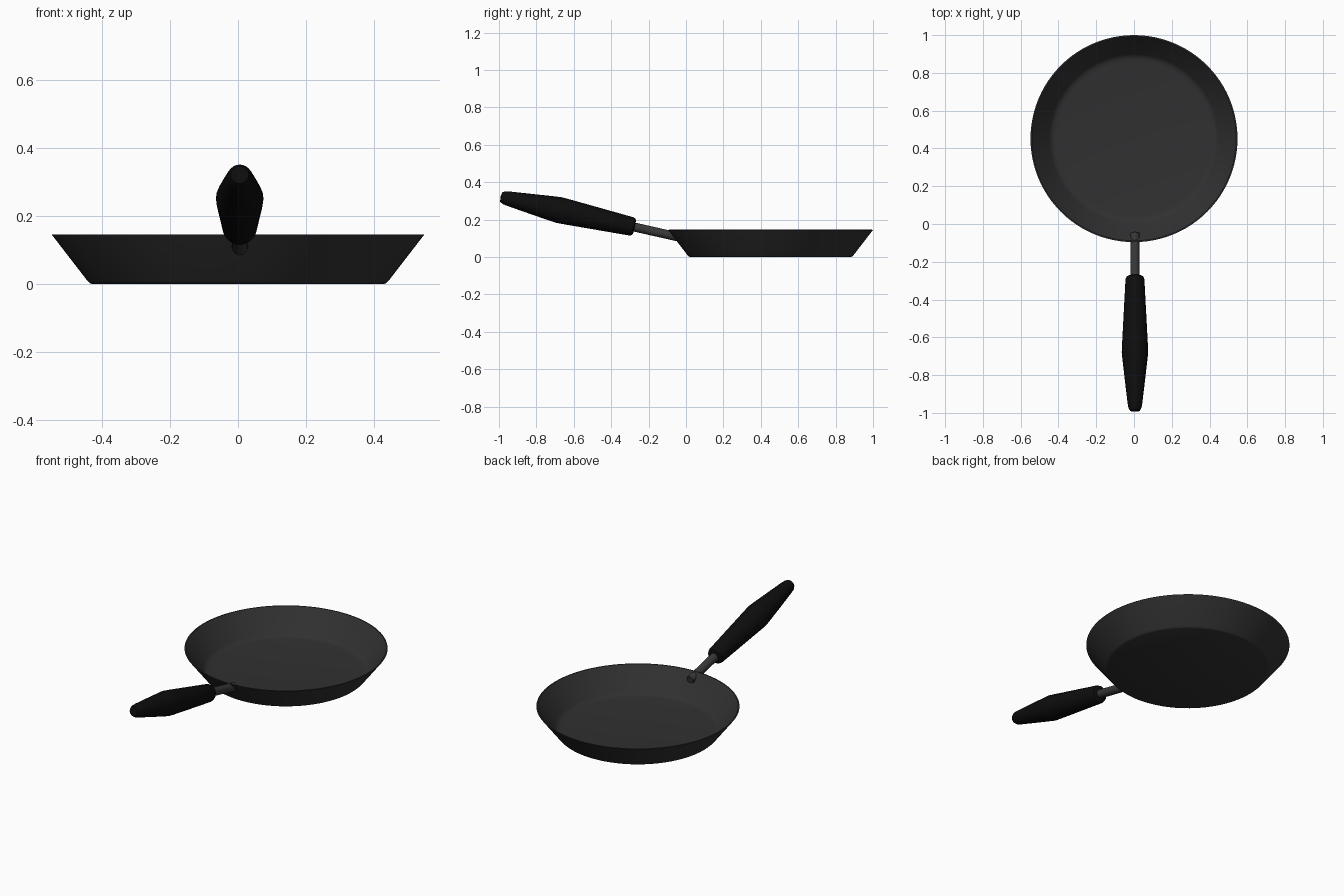
import bpy, math
from mathutils import Matrix, Vector

if "Cube" in bpy.data.objects:
    bpy.data.objects.remove(bpy.data.objects["Cube"])


def material(name, value):
    m = bpy.data.materials.new(name)
    m.diffuse_color = (value, value, value, 1)
    m.use_nodes = True
    m.node_tree.nodes["Principled BSDF"].inputs["Base Color"].default_value = m.diffuse_color
    return m


def lathe(name, profile, sides, matrix, mat, angle=35):
    """Revolve (radius, height) points about z; radius 0 makes a pole."""
    verts, faces, rings = [], [], []
    for r, h in profile:
        start = len(verts)
        count = 1 if r == 0 else sides
        for i in range(count):
            a = 2 * math.pi * i / sides
            verts.append((r * math.cos(a), r * math.sin(a), h))
        rings.append((start, count))
    for (a, na), (b, nb) in zip(rings, rings[1:]):
        for i in range(sides):
            j = (i + 1) % sides
            quad = [a + i % na, a + j % na, b + j % nb, b + i % nb]
            faces.append(list(dict.fromkeys(quad)))
    mesh = bpy.data.meshes.new(name)
    mesh.from_pydata(verts, [], faces)
    mesh.materials.append(mat)
    obj = bpy.data.objects.new(name, mesh)
    bpy.context.collection.objects.link(obj)
    obj.matrix_world = matrix
    bpy.ops.object.select_all(action='DESELECT')
    obj.select_set(True)
    bpy.context.view_layer.objects.active = obj
    bpy.ops.object.shade_smooth_by_angle(angle=math.radians(angle))
    return obj


iron = material("dark_iron", 0.03)
steel = material("dark_steel", 0.04)
black = material("black_grip", 0.004)

# Pan: outer bottom and wall up to the rim, then back down inside
lathe("pan_body", [
    (0, 0), (0.430, 0), (0.437, 0.003), (0.443, 0.009), (0.548, 0.145),
    (0.541, 0.146), (0.447, 0.024), (0.440, 0.017), (0.428, 0.011),
    (0.410, 0.008), (0, 0.008)],
    96, Matrix.Translation((0, 0.452, 0)), iron)

# Handle axis rises toward the front
axis = Vector((0, -0.975, 0.220)).normalized()
tilt = axis.to_track_quat('Z', 'Y').to_matrix().to_4x4()


def on_axis(y):
    z = 0.161 + (y + 0.28) * axis.z / axis.y
    return Matrix.Translation((0.005, y, z)) @ tilt


# Metal rod that pierces the pan wall
lathe("handle_rod", [(0, 0), (0.020, 0), (0.024, 0.004), (0.024, 0.30), (0, 0.30)],
      24, on_axis(-0.045), steel)

# Tapered grip
lathe("handle_grip", [
    (0, 0), (0.036, 0), (0.045, 0.005), (0.050, 0.018), (0.060, 0.21),
    (0.069, 0.385), (0.070, 0.415), (0.067, 0.445), (0.053, 0.57),
    (0.039, 0.69), (0.035, 0.715), (0.026, 0.731), (0, 0.735)],
    24, on_axis(-0.275), black)
